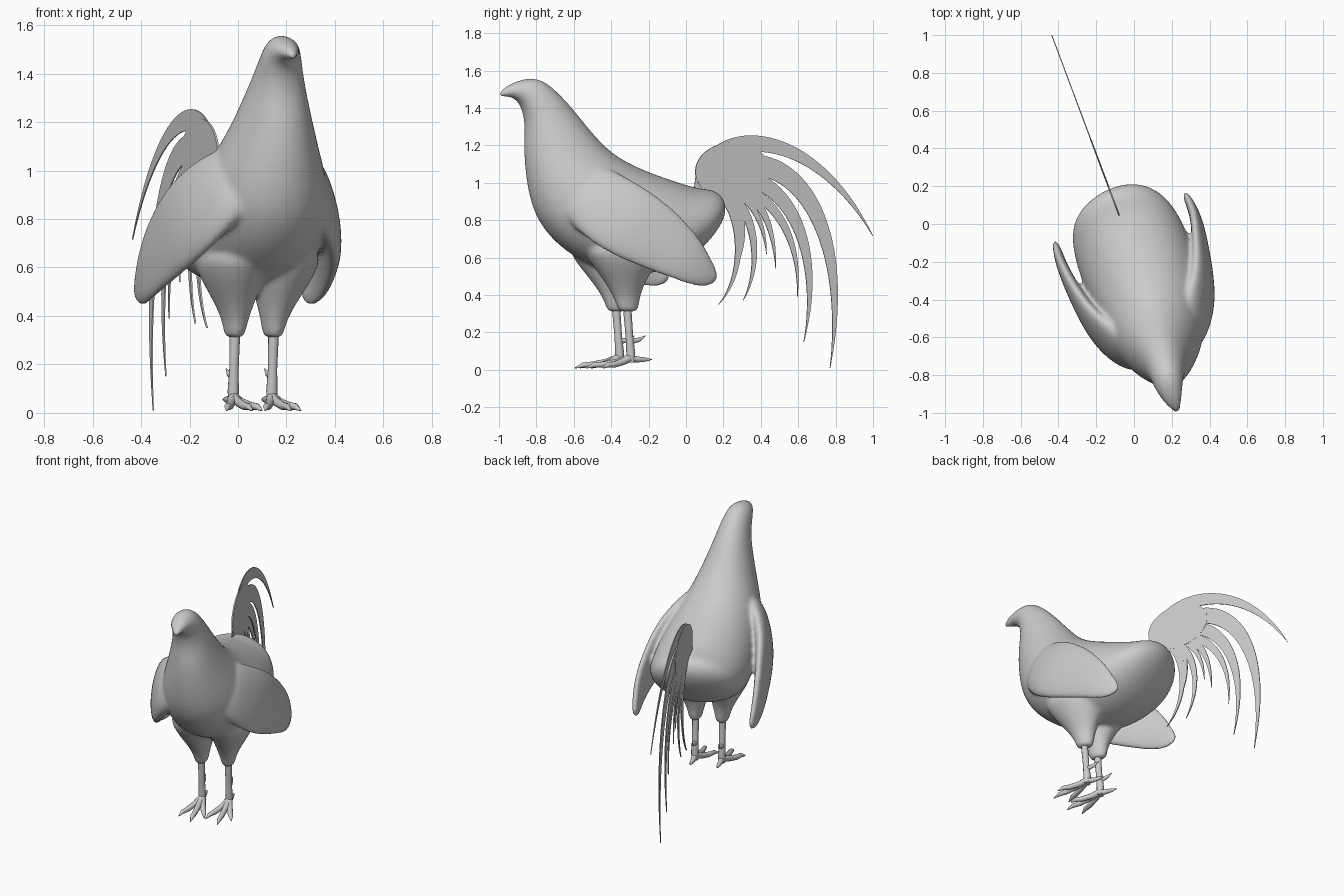
import bpy, bmesh
from math import sin, cos, pi, radians
from mathutils import Matrix, Vector

if "Cube" in bpy.data.objects:
    bpy.data.objects.remove(bpy.data.objects["Cube"])

# The bird is modelled along its own axis (x = side, y = back), then turned on the spot
TURN = radians(20.5)
PLACE = Matrix.Translation((0.06, -0.325, 0)) @ Matrix.Rotation(TURN, 4, 'Z')


def add_object(name, data):
    ob = bpy.data.objects.new(name, data)
    bpy.context.collection.objects.link(ob)
    ob.matrix_world = PLACE
    return ob


def loft(bm, rings, side=1, n=16):
    """Skin of elliptical rings: (y, z of one end, y, z of other end, half width, side offset, shift)."""
    loops = []
    for y1, z1, y2, z2, w, x, *shift in rings:
        x = x * side + (shift[0] if shift else 0)
        a, b = Vector((x, y1, z1)), Vector((x, y2, z2))
        mid, half = (a + b) / 2, (a - b) / 2
        loops.append([bm.verts.new(mid + half * cos(2 * pi * i / n)
                                   + Vector((w * sin(2 * pi * i / n), 0, 0))) for i in range(n)])
    for p, q in zip(loops, loops[1:]):
        for i in range(n):
            j = (i + 1) % n
            bm.faces.new((p[i], p[j], q[j], q[i]))
    bm.faces.new(loops[0])
    bm.faces.new(loops[-1])


def tube(name, points, radii):
    cu = bpy.data.curves.new(name, 'CURVE')
    cu.dimensions = '3D'
    cu.bevel_depth = 1
    cu.bevel_resolution = 3
    cu.use_fill_caps = True
    sp = cu.splines.new('POLY')
    sp.points.add(len(points) - 1)
    for p, co, r in zip(sp.points, points, radii):
        p.co = (*co, 1)
        p.radius = r
    sp.use_smooth = True
    return add_object(name, cu)


def sheet(name, pairs, thickness=0.006):
    """Thin plate standing in the bird's middle plane; rows of paired edge points."""
    bm = bmesh.new()
    rows = [[bm.verts.new((0, (y + 0.325) / cos(TURN), z)) for y, z in row] for row in pairs]
    for (a, b), (c, d) in zip(rows, rows[1:]):
        bm.faces.new((a, b, d, c))
    me = bpy.data.meshes.new(name)
    bm.to_mesh(me)
    bm.free()
    ob = add_object(name, me)
    so = ob.modifiers.new('thickness', 'SOLIDIFY')
    so.thickness = thickness
    so.offset = 0
    return ob


# Torso, neck and head: beak tip to rump
torso = [
    (-.697, 1.475, -.695, 1.455, .010, -.075),
    (-.655, 1.517, -.645, 1.465, .037, -.075),
    (-.580, 1.550, -.580, 1.440, .065, -.072),
    (-.485, 1.570, -.553, 1.370, .085, -.062),
    (-.395, 1.515, -.546, 1.290, .098, -.050),
    (-.285, 1.400, -.560, 1.180, .128, -.042),
    (-.165, 1.250, -.545, 1.000, .185, -.035),
    (-.050, 1.140, -.505, .830, .245, -.025),
    (.133, 1.060, -.420, .700, .285, -.01),
    (.290, 1.010, -.270, .580, .308, 0),
    (.410, .975, -.030, .485, .315, 0),
    (.475, .972, .190, .515, .295, 0),
    (.520, .955, .350, .590, .245, 0),
    (.545, .910, .450, .690, .165, .01),
    (.548, .860, .520, .780, .060, .02)]
# Folded wing: shoulder to tip
wing = [
    (-.32, 1.05, -.43, .92, .06, .08, -.03),
    (-.25, 1.11, -.42, .86, .09, .14, -.03),
    (-.14, 1.075, -.37, .76, .078, .215, -.03),
    (0, .985, -.24, .63, .058, .307, -.02),
    (.155, .865, -.025, .54, .042, .352, -.01),
    (.285, .715, .16, .472, .032, .378, 0),
    (.36, .585, .28, .437, .025, .374, 0),
    (.405, .495, .365, .45, .015, .366, 0)]
# Thigh: inside the belly down to the shank
thigh = [
    (-.32, .70, .20, .68, .16, .12),
    (-.235, .57, .14, .57, .135, .11),
    (-.15, .47, .075, .47, .088, .095),
    (-.095, .385, .05, .385, .053, .085),
    (-.075, .325, .045, .325, .042, .085),
    (-.060, .308, .03, .308, .032, .085)]

bm = bmesh.new()
loft(bm, torso)
for side in (-1, 1):
    loft(bm, wing, side)
    loft(bm, thigh, side)
bmesh.ops.recalc_face_normals(bm, faces=bm.faces)
mesh = bpy.data.meshes.new('body')
bm.to_mesh(mesh)
bm.free()
body = add_object('body', mesh)
sub = body.modifiers.new('round', 'SUBSURF')
sub.levels = sub.render_levels = 2
rem = body.modifiers.new('merge', 'REMESH')
rem.mode = 'VOXEL'
rem.voxel_size = 0.011
rem.use_smooth_shade = True
smo = body.modifiers.new('blend', 'SMOOTH')
smo.factor = 0.5
smo.iterations = 12

# Shanks, toes and spurs
for side, label in ((-1, 'left'), (1, 'right')):
    x = .085 * side
    tube(label + '_shank', [(x, -.02, .36), (x, -.018, .3), (x, -.008, .18), (x, 0, .09), (x, 0, .04)],
         [.024, .022, .020, .024, .022])
    for toe, dx, dy in (('outer', -.10, -.19), ('middle', -.01, -.25), ('inner', .06, -.18), ('back', 0, .12)):
        spots = ((0, .065), (.3, .042), (.6, .028), (.82, .026), (1, .010))
        radii = (.022, .018, .017, .014, .003)
        if toe == 'back':
            spots = ((0, .06), (.35, .055), (.7, .055), (1, .055))
            radii = (.02, .016, .012, .002)
        tube(f'{label}_{toe}_toe', [(x + dx * t, dy * t, z) for t, z in spots], radii)
    tube(label + '_spur', [(x, -.005, .15), (x, .045, .16), (x, .085, .182)], [.016, .012, .002])

# Tail feathers: cubic curves (y, z of base, two handles, tip) and half width
feathers = [
    (.10, .95, .09, 1.30, .65, 1.36, 1.0, .715, .056),
    (.12, 1.0, .50, 1.30, .90, .85, .77, .01, .060),
    (.12, 1.0, .50, 1.15, .75, .70, .63, .15, .045),
    (.15, .98, .42, 1.02, .62, .75, .595, .39, .030),
    (.15, .98, .38, 1.00, .47, .80, .48, .54, .026),
    (.15, .98, .33, .98, .42, .80, .43, .62, .022),
    (.15, .96, .35, .95, .43, .60, .305, .37, .026),
    (.15, .95, .30, .95, .34, .72, .27, .55, .020),
    (.15, .94, .28, .95, .35, .55, .175, .35, .026)]
for k, f in enumerate(feathers):
    p = [Vector(f[i:i + 2]) for i in (0, 2, 4, 6)]
    rows = []
    for i in range(33):
        t = i / 32
        u = 1 - t
        c = p[0] * u**3 + p[1] * 3 * u * u * t + p[2] * 3 * u * t * t + p[3] * t**3
        d = ((p[1] - p[0]) * u * u + (p[2] - p[1]) * 2 * u * t + (p[3] - p[2]) * t * t).normalized()
        off = Vector((-d.y, d.x)) * max(f[8] * (1 - t * t), .001)
        rows.append((c + off, c - off))
    sheet(f'tail_feather_{k + 1}', rows, .005 + .0003 * k)

# Solid fan where the feathers join
fan = []
for i in range(33):
    a = pi * (i + .02) / 32.04
    y = .25 - .2 * cos(a)
    fan.append(((y, 1.06 + .155 * sin(a)), (y, 1.06 - .155 * sin(a))))
sheet('tail_fan', fan, .0085)
